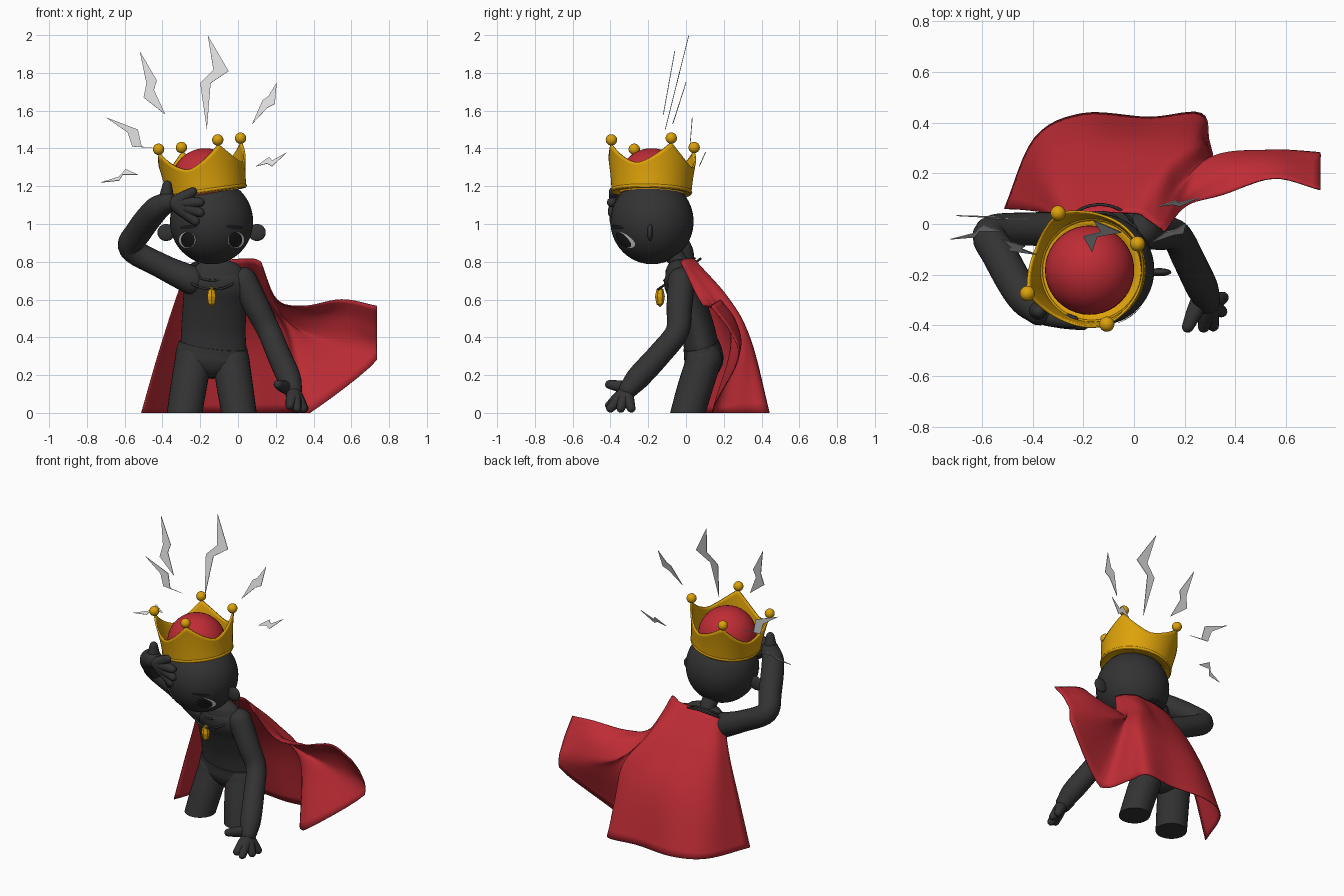
import bpy, bmesh, math
from mathutils import Vector as V, Matrix

if "Cube" in bpy.data.objects:
    bpy.data.objects.remove(bpy.data.objects["Cube"])


def material(name, *rgb):
    m = bpy.data.materials.new(name)
    m.diffuse_color = (*rgb, 1)
    m.use_nodes = True
    m.node_tree.nodes["Principled BSDF"].inputs["Base Color"].default_value = m.diffuse_color
    return m


DARK = material("charcoal", 0.033, 0.033, 0.033)
RED = material("red cloth", 0.52, 0.025, 0.036)
GOLD = material("gold", 0.72, 0.36, 0.003)
GREY = material("light grey", 0.72, 0.72, 0.72)
WHITE = material("white", 0.85, 0.85, 0.85)
BLACK = material("black", 0.012, 0.012, 0.012)


def finish(name, bm, mat, smooth=True, thick=0, offset=0):
    bmesh.ops.recalc_face_normals(bm, faces=bm.faces)
    me = bpy.data.meshes.new(name)
    bm.to_mesh(me)
    bm.free()
    me.materials.append(mat)
    ob = bpy.data.objects.new(name, me)
    bpy.context.collection.objects.link(ob)
    if thick:
        s = ob.modifiers.new("thickness", 'SOLIDIFY')
        s.thickness, s.offset = thick, offset
    if smooth:
        bpy.ops.object.select_all(action='DESELECT')
        ob.select_set(True)
        bpy.context.view_layer.objects.active = ob
        bpy.ops.object.shade_smooth_by_angle(angle=math.radians(50))
    return ob


def skin(bm, rows, closed):
    """Join rows of points with quads."""
    vs = [[bm.verts.new(p) for p in r] for r in rows]
    n = len(rows[0])
    for a, b in zip(vs, vs[1:]):
        for i in range(n if closed else n - 1):
            j = (i + 1) % n
            bm.faces.new((a[i], a[j], b[j], b[i]))
    return vs


def spline(pts, n):
    """Smooth curve through the points, n steps per span."""
    p = [2 * pts[0] - pts[1], *pts, 2 * pts[-1] - pts[-2]]
    out = []
    for i in range(1, len(p) - 2):
        a, b, c, d = p[i - 1:i + 3]
        for k in range(n):
            t = k / n
            out.append(0.5 * (2 * b + (c - a) * t + (2 * a - 5 * b + 4 * c - d) * t * t
                              + (3 * b - a - 3 * c + d) * t ** 3))
    return out + [pts[-1].copy()]


def tube(name, pts, mat=DARK, ref=(0, 1, 0), flat=1, ends=(1, 1), n=20, level=False):
    """Limb through (x, y, z, radius) points with rounded or flat ends."""
    path = spline([V(p) for p in pts], 6)
    c = [q.xyz for q in path]
    r = [q.w for q in path]
    t = [V((0, 0, 1)) if level else (c[min(i + 1, len(c) - 1)] - c[max(i - 1, 0)]).normalized()
         for i in range(len(c))]
    rings = list(zip(c, r, t))
    arc = [math.radians(a) for a in (85, 65, 45, 22)]
    k = min(1, flat)
    if ends[0]:
        rings = [(c[0] - t[0] * r[0] * k * math.sin(a), r[0] * math.cos(a), t[0]) for a in arc] + rings
    if ends[1]:
        rings += [(c[-1] + t[-1] * r[-1] * k * math.sin(a), r[-1] * math.cos(a), t[-1]) for a in arc[::-1]]
    rows = []
    for p, rad, d in rings:
        u = V(ref).cross(d).normalized()
        v = d.cross(u)
        row = [p + rad * (u * math.cos(a) + v * flat * math.sin(a))
               for a in (math.tau * i / n for i in range(n))]
        rows.append([V((q.x, q.y, max(0, q.z))) for q in row])
    bm = bmesh.new()
    vs = skin(bm, rows, True)
    bm.faces.new(vs[0])
    bm.faces.new(vs[-1])
    return finish(name, bm, mat)


def ball(name, loc, size, mat, seg=32, rings=20, smooth=True):
    bm = bmesh.new()
    bmesh.ops.create_uvsphere(bm, u_segments=seg, v_segments=rings, radius=1,
                              matrix=Matrix.Translation(loc) @ Matrix.Diagonal((*size, 1)))
    return finish(name, bm, mat, smooth)


def ring(name, matrix, major, minor, mat):
    rows = []
    for i in range(49):
        a = math.tau * i / 48
        rows.append([matrix @ V(((major + minor * math.cos(b)) * math.cos(a),
                                 (major + minor * math.cos(b)) * math.sin(a), minor * math.sin(b)))
                     for b in (math.tau * j / 8 for j in range(8))])
    bm = bmesh.new()
    skin(bm, rows, True)
    bmesh.ops.remove_doubles(bm, verts=bm.verts, dist=1e-5)
    return finish(name, bm, mat)


# Head, neck and ears
HEAD, HS = V((-0.14, -0.18, 1.013)), V((0.22, 0.22, 0.226))
ball("head", HEAD, HS, DARK, 48, 32)
tube("neck", [(-0.13, -0.02, 0.72, 0.055), (-0.135, -0.04, 0.8, 0.048), (-0.14, -0.1, 0.88, 0.055)], ref=(1, 0, 0))
for side, x in (("left", -0.38), ("right", 0.1)):
    ball(side + "_ear", (x, -0.19, 0.955), (0.047, 0.016, 0.045), DARK)


def face_patch(name, x, z, w, h, lift, mat, tilt=0):
    """Thin oval plate that follows the head surface."""
    bm = bmesh.new()
    rows = []
    for k in (0.02, 0.35, 0.7, 1):
        row = []
        for i in range(28):
            a = math.tau * i / 28
            px = x + k * (w * math.cos(a) * math.cos(tilt) - h * math.sin(a) * math.sin(tilt)) - HEAD.x
            pz = z + k * (w * math.cos(a) * math.sin(tilt) + h * math.sin(a) * math.cos(tilt)) - HEAD.z
            py = -HS.y * math.sqrt(max(0.01, 1 - (px / HS.x) ** 2 - (pz / HS.z) ** 2))
            row.append(HEAD + V((px, py, pz)) * (1 + lift / 0.22))
        rows.append(row)
    vs = skin(bm, rows, True)
    bm.faces.new(vs[0])
    finish(name, bm, mat)


# Eyes and brows
for side, s in (("left", -1), ("right", 1)):
    x = HEAD.x + 0.128 * s
    face_patch(side + "_eye_white", x, 0.916, 0.043, 0.042, 0.002, WHITE)
    face_patch(side + "_pupil", x - 0.005 * s, 0.918, 0.036, 0.041, 0.004, BLACK)
    face_patch(side + "_brow", x - 0.01 * s, 0.985, 0.045, 0.011, 0.005, BLACK, -0.1 * s)

# Crown with four ball-tipped points, tilted
axis = V((-0.148, 0.027, 1)).normalized()
CROWN = Matrix.Translation((-0.165, -0.183, 1.166)) @ V((0, 0, 1)).rotation_difference(axis).to_matrix().to_4x4()
START = math.radians(24)
N = 96
rows = [[CROWN @ V((0.16 * math.cos(START + math.tau * i / N), 0.16 * math.sin(START + math.tau * i / N), 0))
         for i in range(N)]]
for k in range(9):
    row = []
    for i in range(N):
        peak = abs(((i / N * 4) % 1) - 0.5) * 2
        h = (0.13 + 0.11 * peak ** 1.6) * k / 8
        rad = 0.207 + 0.033 * (h / 0.24) ** 1.5
        a = START + math.tau * i / N
        row.append(CROWN @ V((rad * math.cos(a), rad * math.sin(a), h)))
    rows.append(row)
bm = bmesh.new()
skin(bm, rows, True)
finish("crown", bm, GOLD, thick=0.01)
ring("crown_band", CROWN @ Matrix.Translation((0, 0, 0.008)), 0.206, 0.01, GOLD)
for i in range(4):
    a = START + i * math.pi / 2
    ball("crown_ball", CROWN @ V((0.24 * math.cos(a), 0.24 * math.sin(a), 0.262)), (0.03,) * 3, GOLD, 24, 14)
ball("crown_cushion", (-0.175, -0.182, 1.225), (0.176,) * 3, RED, 40, 24)

# Torso, hips and legs
tube("torso", [(-0.13, 0.085, 0.33, 0.175), (-0.13, 0.06, 0.45, 0.17), (-0.12, 0.01, 0.6, 0.17),
               (-0.11, -0.025, 0.69, 0.175), (-0.11, -0.035, 0.74, 0.14)], flat=0.53, ends=(0, 1), n=36)
tube("hips", [(-0.137, 0.095, 0.285, 0.197), (-0.135, 0.09, 0.32, 0.193), (-0.13, 0.08, 0.36, 0.182)],
     flat=0.53, ends=(1, 0), n=36)
for side, s in (("left", -1), ("right", 1)):
    tube(side + "_leg", [(-0.139 + 0.144 * s, 0.01, 0, 0.094), (-0.139 + 0.122 * s, 0.05, 0.14, 0.097),
                         (-0.137 + 0.1 * s, 0.095, 0.28, 0.098)], ends=(0, 1), n=28, level=True)

# Arms: one hanging forward, one raised to the forehead
tube("right_arm", [(0.03, -0.025, 0.7, 0.072), (0.1, -0.035, 0.56, 0.068), (0.165, -0.047, 0.43, 0.062),
                   (0.215, -0.14, 0.31, 0.063), (0.268, -0.25, 0.19, 0.063), (0.29, -0.305, 0.125, 0.05)],
     ref=(1, 0, 0))
tube("left_arm", [(-0.24, -0.03, 0.7, 0.078), (-0.4, -0.02, 0.775, 0.066), (-0.565, -0.035, 0.87, 0.066),
                  (-0.525, -0.13, 0.96, 0.07), (-0.44, -0.28, 1.07, 0.068), (-0.375, -0.345, 1.115, 0.055)],
     ref=(0.4, 0.7, 0.7))


def fingers(name, root, tips, r):
    for tip in tips:
        mid = V(root).lerp(V(tip), 0.5)
        tube(name, [(*root, r * 1.4), (*mid, r * 1.25), (*tip, r * 0.9)], ref=(0.3, 0.5, 0.81), n=12)


fingers("right_finger", (0.295, -0.32, 0.11), [(0.275, -0.405, 0.04), (0.312, -0.4, 0.025),
                                               (0.345, -0.345, 0.025), (0.35, -0.29, 0.025)], 0.026)
fingers("right_thumb", (0.265, -0.29, 0.13), [(0.212, -0.405, 0.15)], 0.026)
fingers("left_finger", (-0.34, -0.365, 1.11), [(-0.24, -0.385, 1.17), (-0.202, -0.395, 1.115),
                                               (-0.202, -0.39, 1.06), (-0.225, -0.38, 1.015)], 0.027)
fingers("left_thumb", (-0.38, -0.34, 1.12), [(-0.375, -0.345, 1.205)], 0.028)

# Neckline, cord and pendant
for name, rad, z in (("shirt_collar", 0.138, 0.735), ("necklace_cord", 0.1, 0.76)):
    ring(name, Matrix.Translation((-0.135, -0.035, z)) @ Matrix.Rotation(math.radians(36), 4, 'X'), rad, 0.006, DARK)
ball("pendant", (-0.14, -0.138, 0.615), (0.026, 0.026, 0.055), GOLD, 6, 4, False)

# Cape: columns from neckline to hem, left edge to the flying tail
columns = [
    [(-0.27, -0.01, 0.765), (-0.345, 0.04, 0.55), (-0.43, 0.055, 0.28), (-0.51, 0.06, 0)],
    [(-0.235, 0.03, 0.785), (-0.31, 0.15, 0.55), (-0.36, 0.25, 0.28), (-0.39, 0.34, 0)],
    [(-0.14, 0.045, 0.8), (-0.17, 0.19, 0.58), (-0.19, 0.33, 0.33), (-0.2, 0.435, 0)],
    [(-0.05, 0.045, 0.81), (0, 0.2, 0.6), (0.03, 0.335, 0.36), (0.06, 0.42, 0)],
    [(0.02, 0.04, 0.815), (0.09, 0.22, 0.61), (0.2, 0.34, 0.39), (0.265, 0.435, 0)],
    [(0.05, 0.02, 0.815), (0.14, 0.21, 0.61), (0.26, 0.31, 0.4), (0.3, 0.31, 0)],
    [(0.08, 0, 0.815), (0.17, 0.15, 0.6), (0.3, 0.24, 0.38), (0.38, 0.14, 0)],
    [(0.1, -0.015, 0.81), (0.19, 0.13, 0.595), (0.31, 0.265, 0.45), (0.53, 0.29, 0.37), (0.735, 0.275, 0.28)],
    [(0.11, -0.02, 0.805), (0.2, 0.1, 0.6), (0.35, 0.21, 0.53), (0.55, 0.255, 0.5), (0.735, 0.235, 0.43)],
    [(0.12, -0.03, 0.8), (0.205, 0.07, 0.6), (0.35, 0.115, 0.565), (0.55, 0.18, 0.6), (0.735, 0.135, 0.565)],
]
cols = [spline([V(p) for p in c], 24 // (len(c) - 1)) for c in columns]
rows = [spline([c[k] for c in cols], 6) for k in range(len(cols[0]))]
bm = bmesh.new()
skin(bm, [[V((min(p.x, 0.735), p.y, max(0, p.z))) for p in r] for r in rows], False)
finish("cape", bm, RED, thick=0.006)

# Lightning bolts: front outline, then depth at a height and its slope
bolts = [
    ([(-.70, 1.565), (-.53, 1.5), (-.51, 1.41), (-.42, 1.4), (-.56, 1.41), (-.585, 1.485)], 0.02, 1.4, 0.08),
    ([(-.52, 1.915), (-.43, 1.76), (-.445, 1.71), (-.385, 1.58), (-.5, 1.67), (-.485, 1.745)], -0.12, 1.58, 0.18),
    ([(-.16, 1.998), (-.05, 1.81), (-.145, 1.745), (-.165, 1.5), (-.2, 1.745), (-.13, 1.815)], -0.11, 1.5, 0.25),
    ([(.205, 1.75), (.195, 1.635), (.155, 1.615), (.075, 1.53), (.13, 1.655), (.16, 1.675)], -0.07, 1.53, 0.32),
    ([(.26, 1.38), (.18, 1.305), (.155, 1.32), (.095, 1.305), (.165, 1.355), (.18, 1.335)], 0.07, 1.305, 0.45),
    ([(-.725, 1.22), (-.63, 1.23), (-.61, 1.26), (-.53, 1.26), (-.595, 1.29), (-.63, 1.25)], -0.06, 1.22, 0.8),
]
for pts, y, z0, slope in bolts:
    bm = bmesh.new()
    bm.faces.new([bm.verts.new((x, y + slope * (z - z0), z)) for x, z in pts])
    finish("lightning_bolt", bm, GREY, False, 0.004)
